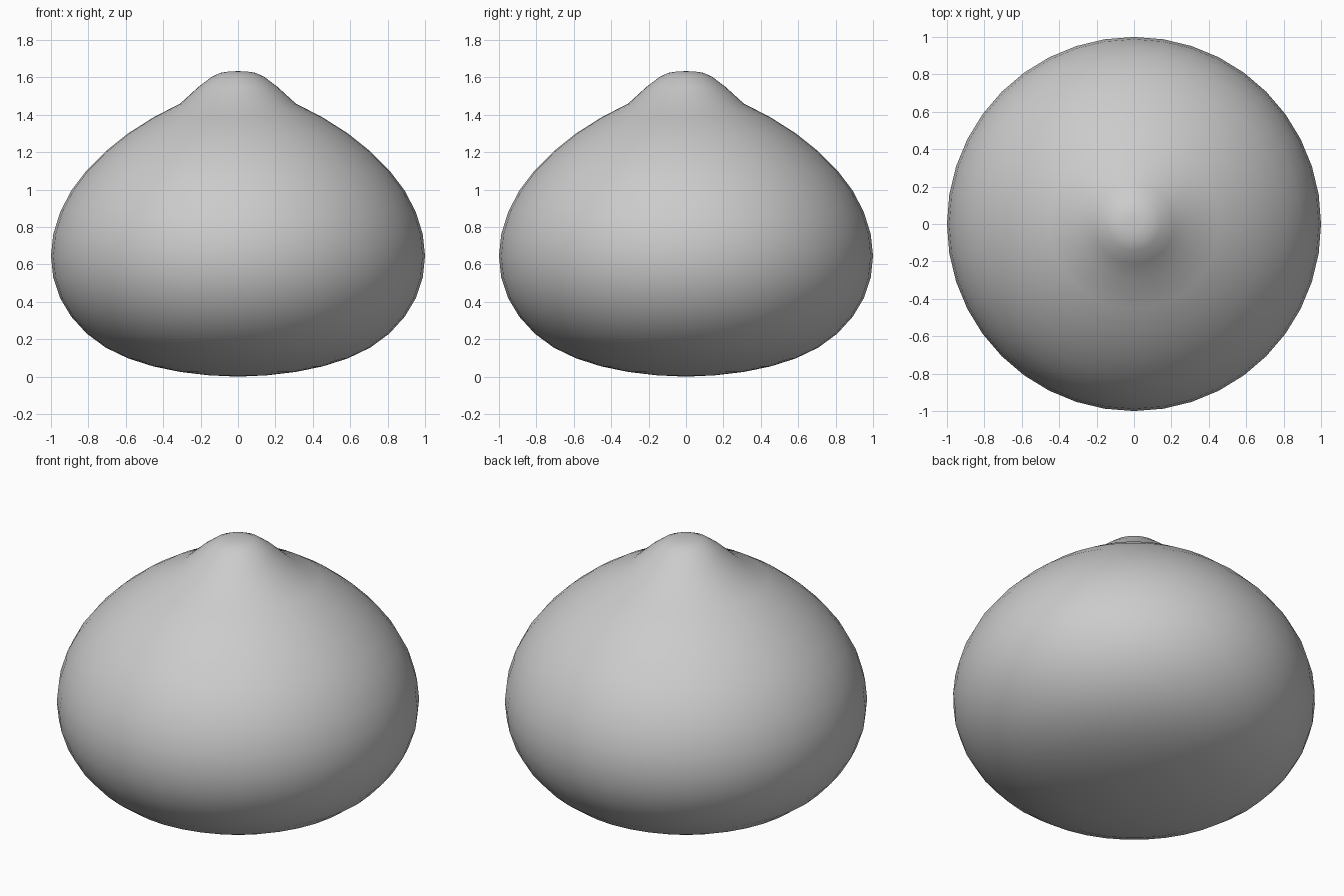
import bpy, bmesh, math

if "Cube" in bpy.data.objects:
    bpy.data.objects.remove(bpy.data.objects["Cube"])

SIDES = 40

# Half profile of the drop-shaped body: (radius, height), bottom to top
profile = [
    (0, 0), (0.156, 0.007), (0.309, 0.025), (0.454, 0.055), (0.588, 0.098),
    (0.707, 0.155), (0.809, 0.23), (0.891, 0.32), (0.951, 0.42),
    (0.988, 0.53), (1.0, 0.645), (0.988, 0.76), (0.951, 0.88),
    (0.891, 0.995), (0.809, 1.103), (0.707, 1.205), (0.588, 1.3),
    (0.454, 1.385), (0.309, 1.46), (0.21, 1.55), (0.14, 1.603),
    (0.095, 1.624), (0.045, 1.632), (0, 1.633),
]

# Revolve the profile around z
bm = bmesh.new()
verts = [bm.verts.new((r, 0, z)) for r, z in profile]
edges = [bm.edges.new(pair) for pair in zip(verts, verts[1:])]
bmesh.ops.spin(bm, geom=verts + edges, cent=(0, 0, 0), axis=(0, 0, 1),
               angle=math.tau, steps=SIDES, use_merge=False)
bmesh.ops.remove_doubles(bm, verts=bm.verts, dist=0.0005)
bmesh.ops.recalc_face_normals(bm, faces=bm.faces)
for face in bm.faces:
    face.smooth = True

mesh = bpy.data.meshes.new("drop_body")
bm.to_mesh(mesh)
bm.free()
body = bpy.data.objects.new("drop_body", mesh)
bpy.context.collection.objects.link(body)
